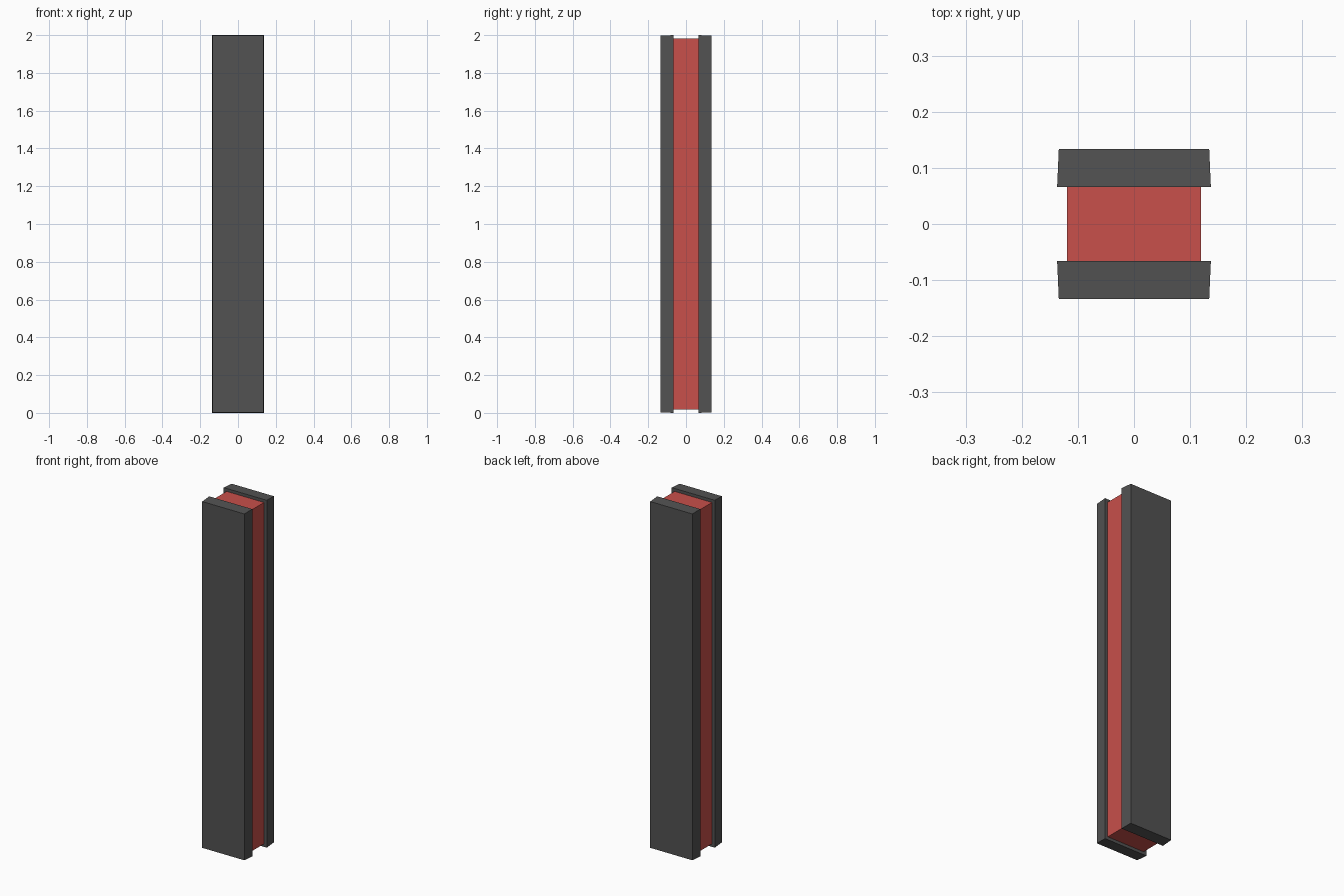
import bpy
import bmesh

cube = bpy.data.objects.get("Cube")
if cube:
    bpy.data.objects.remove(cube, do_unlink=True)

HEIGHT = 2.0


def make_material(name, rgb):
    mat = bpy.data.materials.new(name)
    mat.use_nodes = True
    color = (*rgb, 1.0)
    mat.diffuse_color = color
    mat.node_tree.nodes["Principled BSDF"].inputs["Base Color"].default_value = color
    return mat


def make_block(name, half_width, y_inner, y_outer, margin, taper, mat):
    """Box whose face at y_outer is narrowed by taper on every side."""
    bm = bmesh.new()
    bmesh.ops.create_cube(bm, size=2.0)
    for v in bm.verts:
        outer = v.co.y > 0
        shrink = taper if outer else 0.0
        v.co.x *= half_width - shrink
        v.co.z = HEIGHT / 2 + v.co.z * (HEIGHT / 2 - margin - shrink)
        v.co.y = y_outer if outer else y_inner
    bmesh.ops.recalc_face_normals(bm, faces=bm.faces)
    mesh = bpy.data.meshes.new(name)
    bm.to_mesh(mesh)
    bm.free()
    mesh.materials.append(mat)
    obj = bpy.data.objects.new(name, mesh)
    bpy.context.collection.objects.link(obj)
    return obj


grey = make_material("dark grey", (0.085, 0.085, 0.085))
red = make_material("soft red", (0.58, 0.08, 0.069))

# Recessed core
make_block("core", 0.119, -0.066, 0.066, 0.017, 0.0, red)

# Tapered cover plates on the front and back
for name, side in (("front_plate", -1), ("back_plate", 1)):
    make_block(name, 0.137, side * 0.066, side * 0.134, 0.0, 0.003, grey) if side > 0 else None
    if side < 0:
        plate = make_block(name, 0.137, 0.066, 0.134, 0.0, 0.003, grey)
        plate.rotation_euler.z = 3.14159265
